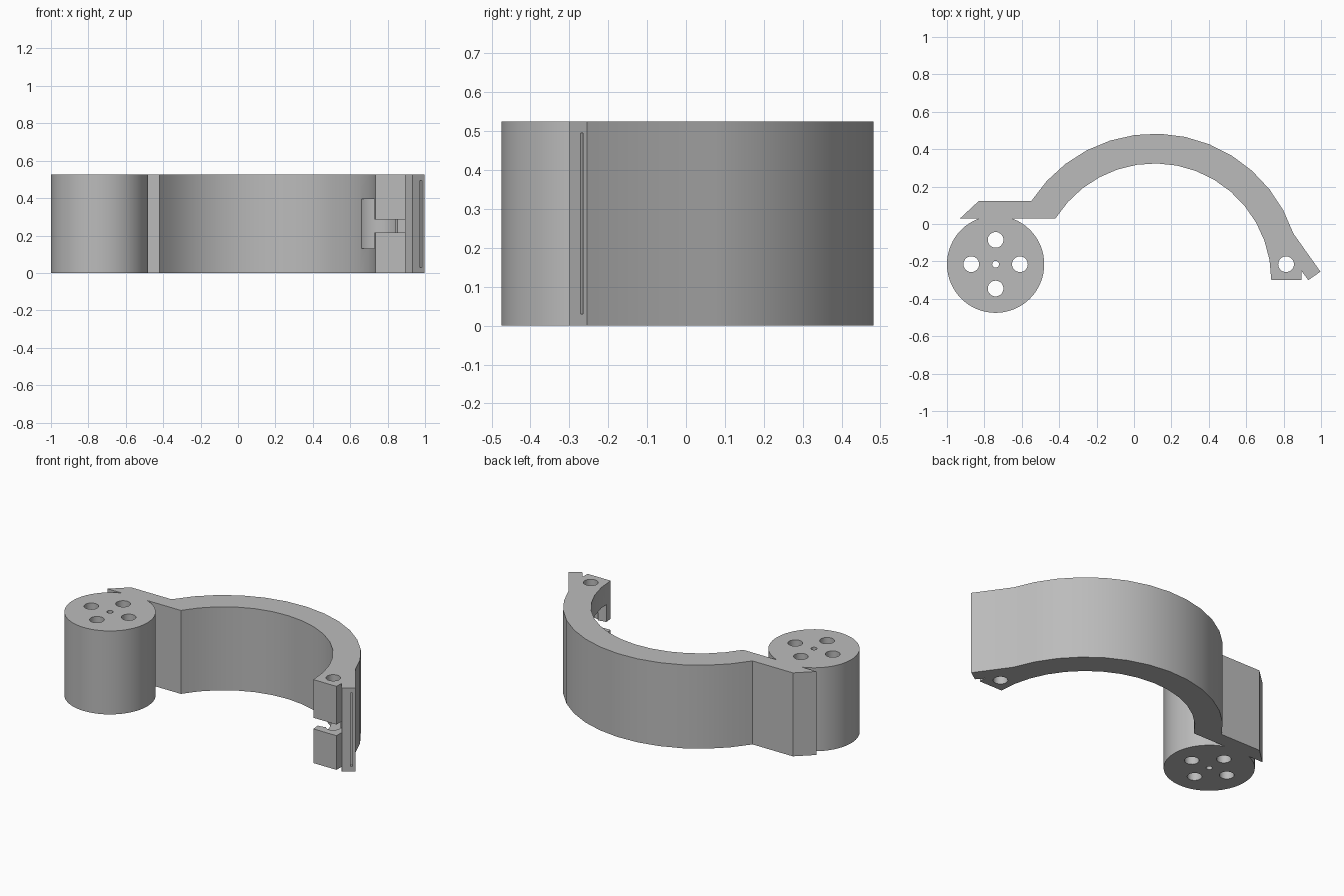
import bpy, bmesh, math
from mathutils import Vector

if "Cube" in bpy.data.objects:
    bpy.data.objects.remove(bpy.data.objects["Cube"], do_unlink=True)

H = 0.525
RING = Vector((0.11, -0.30))
DRUM = Vector((-0.74, -0.215))

grey = bpy.data.materials.new("plain grey")
grey.use_nodes = True
grey.diffuse_color = (0.5, 0.5, 0.5, 1)
grey.node_tree.nodes["Principled BSDF"].inputs["Base Color"].default_value = (0.5, 0.5, 0.5, 1)


def arc(centre, radius, start, end, steps):
    """Points along a circular arc, angles in degrees."""
    angles = [math.radians(start + (end - start) * i / steps) for i in range(steps + 1)]
    return [(centre[0] + radius * math.cos(a), centre[1] + radius * math.sin(a)) for a in angles]


def circle(centre, radius, sides):
    return arc(centre, radius, 0, 360, sides)[:-1]


def prism(name, outline, low=0.0, high=H):
    """Extrude a flat outline upwards."""
    bm = bmesh.new()
    face = bm.faces.new([bm.verts.new((x, y, low)) for x, y in outline])
    top = bmesh.ops.extrude_face_region(bm, geom=[face])["geom"]
    verts = [v for v in top if isinstance(v, bmesh.types.BMVert)]
    bmesh.ops.translate(bm, verts=verts, vec=(0, 0, high - low))
    bmesh.ops.recalc_face_normals(bm, faces=bm.faces)
    mesh = bpy.data.meshes.new(name)
    bm.to_mesh(mesh)
    bm.free()
    mesh.materials.append(grey)
    obj = bpy.data.objects.new(name, mesh)
    bpy.context.collection.objects.link(obj)
    return obj


def activate(obj):
    bpy.ops.object.select_all(action="DESELECT")
    obj.select_set(True)
    bpy.context.view_layer.objects.active = obj


def cut(target, outline, low=-0.1, high=H + 0.1):
    cutter = prism("cutter", outline, low, high)
    cutter.hide_render = True
    activate(target)
    mod = target.modifiers.new("cut", "BOOLEAN")
    mod.operation = "DIFFERENCE"
    mod.solver = "EXACT"
    mod.object = cutter
    bpy.ops.object.modifier_apply(modifier=mod.name)
    bpy.data.objects.remove(cutter, do_unlink=True)


def box(x0, y0, x1, y1):
    return [(x0, y0), (x1, y0), (x1, y1), (x0, y1)]


# Curved arm with the flat tab on one end and the hooked tip on the other
outline = [(-0.93, 0.03), (-0.83, 0.123)]
outline += arc(RING, 0.783, 147.3, 18.5, 13)
outline += [(0.997, -0.255), (0.932, -0.30), (0.895, -0.25), (0.895, -0.30)]
outline += arc(RING, 0.624, 0, 148, 15)
arm = prism("curved_arm", outline)

# Pin hole, inner pocket, and the slot through the end block
cut(arm, circle((0.813, -0.215), 0.042, 32))
cut(arm, circle((0.73, -0.12), 0.13, 40), 0.13, 0.395)
cut(arm, box(0.6, -0.4, 0.896, -0.2), 0.215, 0.285)

# Thin groove along the tip
mid = Vector((0.978, -0.268))
along = Vector((0.065, 0.045)).normalized()
inward = Vector((-along.y, along.x))
groove = [mid + along * a + inward * b
          for a, b in ((-0.006, -0.02), (0.006, -0.02), (0.006, 0.02), (-0.006, 0.02))]
cut(arm, groove, 0.03, 0.495)

# Round drum with four holes around a small centre hole
drum = prism("round_drum", circle(DRUM, 0.26, 64))
for x, y in circle(DRUM, 0.13, 4):
    cut(drum, circle((x, y), 0.042, 32))
cut(drum, circle(DRUM, 0.018, 20))

for obj in (arm, drum):
    activate(obj)
    bpy.ops.object.shade_smooth_by_angle(angle=math.radians(25))
